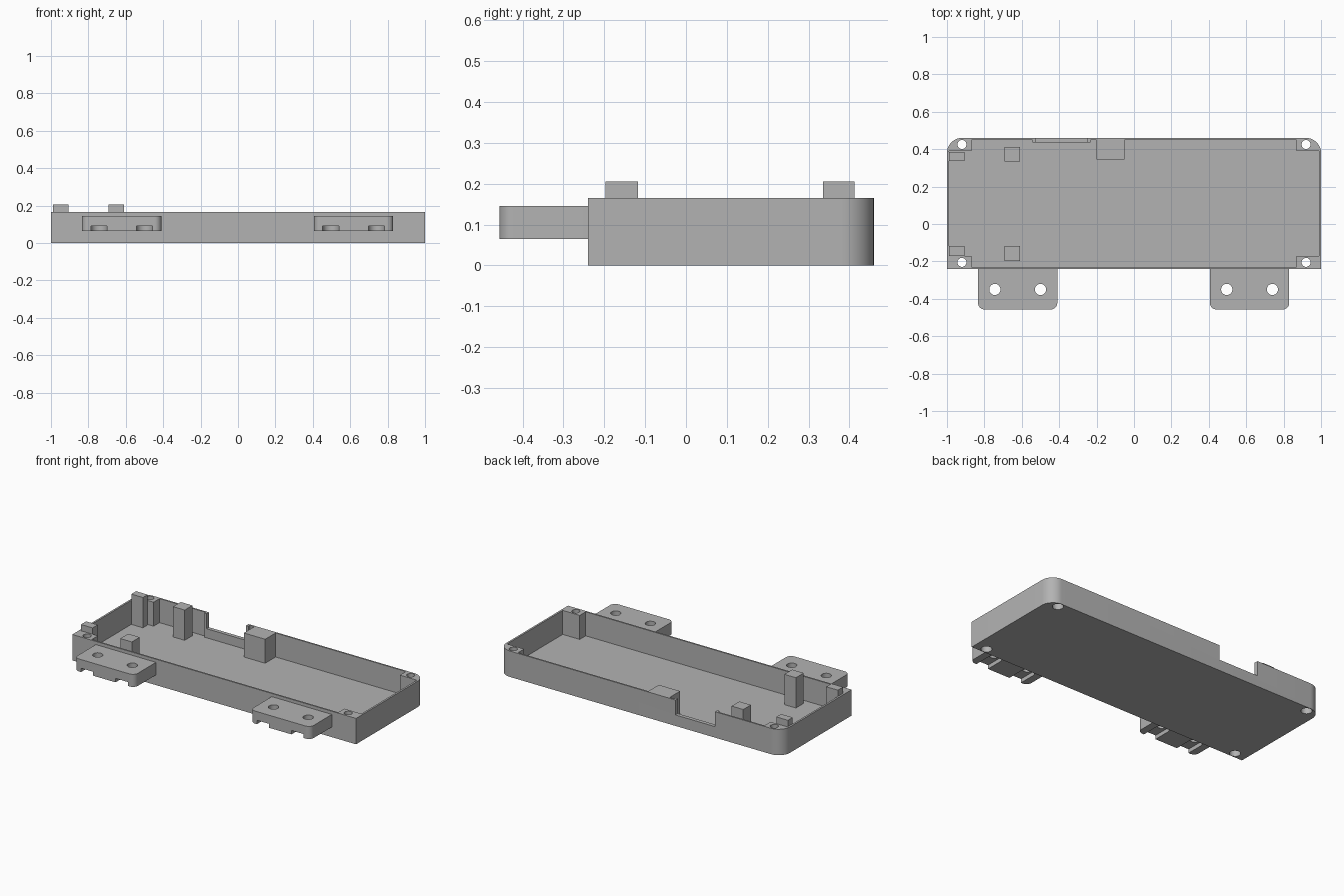
import bpy, bmesh, math

if "Cube" in bpy.data.objects:
    bpy.data.objects.remove(bpy.data.objects["Cube"])

plastic = bpy.data.materials.new("grey plastic")
plastic.diffuse_color = (0.45, 0.45, 0.45, 1)
plastic.use_nodes = True
plastic.node_tree.nodes["Principled BSDF"].inputs["Base Color"].default_value = plastic.diffuse_color

WALL_TOP, FLOOR, POST_TOP = 0.165, 0.012, 0.205


def prism(name, outline, z0, z1):
    """Extrude a counter-clockwise xy outline between two heights."""
    bm = bmesh.new()
    low = [bm.verts.new((x, y, z0)) for x, y in outline]
    high = [bm.verts.new((x, y, z1)) for x, y in outline]
    n = len(outline)
    bm.faces.new(low[::-1])
    bm.faces.new(high)
    for i in range(n):
        j = (i + 1) % n
        bm.faces.new((low[i], low[j], high[j], high[i]))
    mesh = bpy.data.meshes.new(name)
    bm.to_mesh(mesh)
    bm.free()
    mesh.materials.append(plastic)
    obj = bpy.data.objects.new(name, mesh)
    bpy.context.collection.objects.link(obj)
    return obj


def rect(x0, x1, y0, y1):
    return [(x0, y0), (x1, y0), (x1, y1), (x0, y1)]


def arc(cx, cy, r, a0, a1, n):
    return [(cx + r * math.cos(math.radians(a0 + (a1 - a0) * i / n)),
             cy + r * math.sin(math.radians(a0 + (a1 - a0) * i / n)))
            for i in range(n + 1)]


def circle(cx, cy, r, n=32):
    return arc(cx, cy, r, 0, 360, n)[:-1]


def cut(obj, outline, z0, z1):
    """Subtract a prism from an object."""
    tool = prism("cutter", outline, z0, z1)
    tool.hide_render = True
    mod = obj.modifiers.new("cut", 'BOOLEAN')
    mod.operation, mod.solver, mod.object = 'DIFFERENCE', 'EXACT', tool
    bpy.context.view_layer.objects.active = obj
    bpy.ops.object.modifier_apply(modifier=mod.name)
    bpy.data.objects.remove(tool)


def smooth(obj):
    bpy.ops.object.select_all(action='DESELECT')
    obj.select_set(True)
    bpy.context.view_layer.objects.active = obj
    bpy.ops.object.shade_smooth_by_angle(angle=math.radians(30))


# Tray with rounded back corners
R = 0.08
tray = prism("tray", [(-1, -0.24), (1, -0.24)]
             + arc(1 - R, 0.46 - R, R, 0, 90, 12)
             + arc(-1 + R, 0.46 - R, R, 90, 180, 12), 0, WALL_TOP)

# Cavity that leaves a solid screw block in every corner
ix, iy0, iy1 = 0.988, -0.23, 0.45
cx, cy0, cy1 = 0.868, -0.17, 0.39
cut(tray, [(-cx, iy0), (cx, iy0), (cx, cy0), (ix, cy0), (ix, cy1), (cx, cy1),
           (cx, iy1), (-cx, iy1), (-cx, cy1), (-ix, cy1), (-ix, cy0), (-cx, cy0)],
    FLOOR, 0.3)

# Port opening in the back wall
notch = rect(-0.527, -0.248, 0.40, 0.50)
cut(tray, notch, 0.07, 0.3)

# Screw holes, widened underneath for the heads
for x in (-0.92, 0.92):
    for y in (-0.205, 0.425):
        cut(tray, circle(x, y, 0.024), -0.1, 0.3)
        cut(tray, circle(x, y, 0.032), -0.1, 0.04)
smooth(tray)

# Frame behind the port opening
frame = prism("port_frame", rect(-0.543, -0.232, 0.436, iy1), FLOOR, WALL_TOP)
cut(frame, notch, 0.07, 0.3)

# Support block on the back wall
prism("support_block", rect(-0.20, -0.05, 0.345, iy1), FLOOR, WALL_TOP)

# Raised posts on the left
for name, x0, x1, y0, y1 in (("side_post_front", -ix, -0.906, cy0, -0.118),
                             ("side_post_back", -ix, -0.906, 0.337, 0.385),
                             ("inner_post_front", -0.692, -0.61, -0.197, -0.118),
                             ("inner_post_back", -0.692, -0.61, 0.335, 0.412)):
    prism(name, rect(x0, x1, y0, y1), FLOOR, POST_TOP)

# Mounting tabs with bolt holes and nut slots open to the front
r = 0.035
for side, mid in (("left", -0.622), ("right", 0.618)):
    x0, x1, y0 = mid - 0.212, mid + 0.212, -0.457
    tab = prism("mounting_tab_" + side,
                arc(x0 + r, y0 + r, r, 180, 270, 8)
                + arc(x1 - r, y0 + r, r, 270, 360, 8)
                + [(x1, -0.24), (x0, -0.24)], 0.065, 0.145)
    for hx in (mid - 0.122, mid + 0.122):
        cut(tab, circle(hx, -0.35, 0.03), -0.1, 0.3)
        cut(tab, [(hx - 0.043, -0.6), (hx + 0.043, -0.6)]
            + arc(hx, -0.35, 0.043, 0, 180, 16), -0.1, 0.09)
    smooth(tab)
